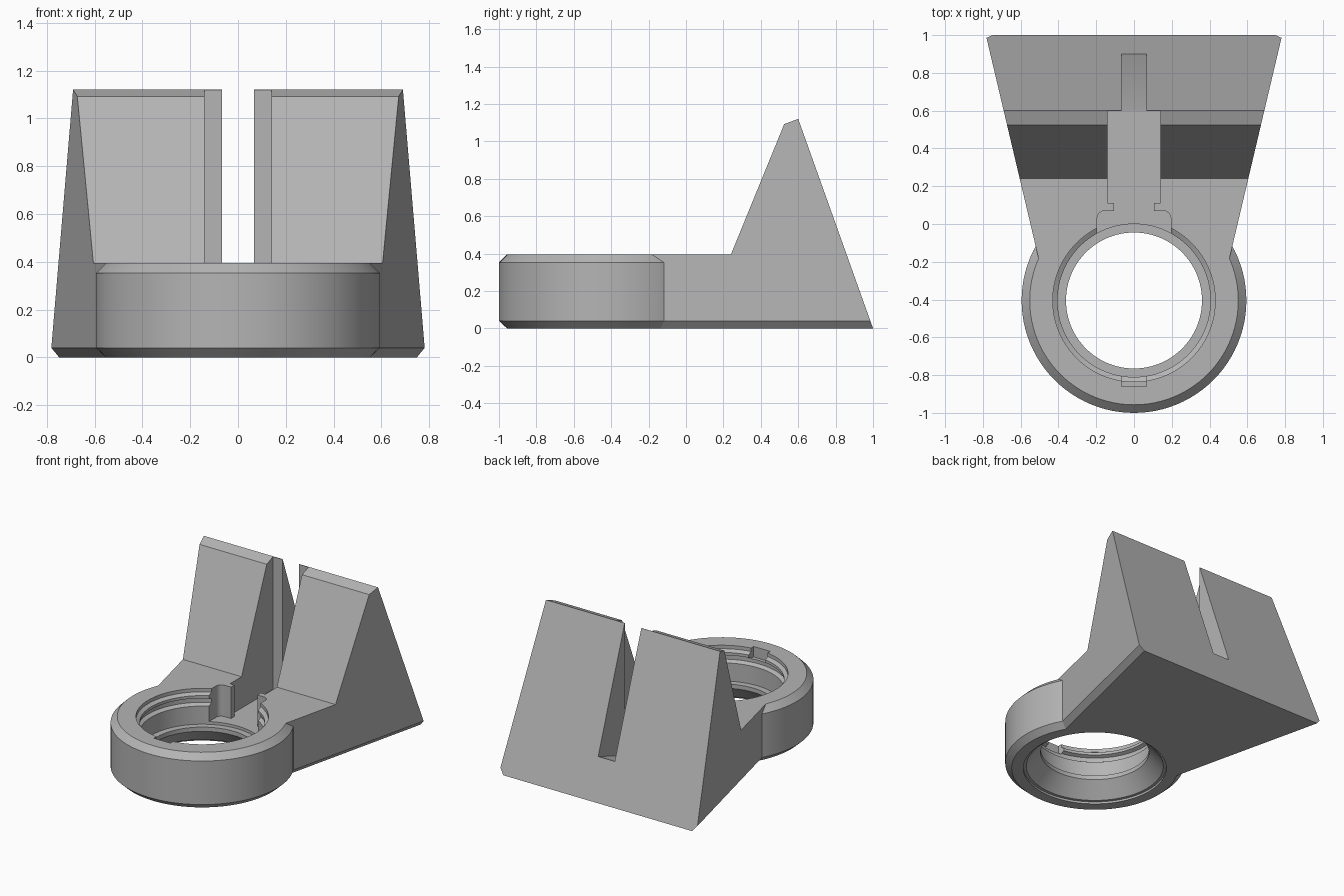
import bpy, bmesh, math
from mathutils import Vector

cube = bpy.data.objects.get("Cube")
if cube:
    bpy.data.objects.remove(cube, do_unlink=True)

TOP = 0.395
RING_Y = -0.405
FLOOR = 0.17

grey = bpy.data.materials.new("plain_grey")
grey.use_nodes = True
grey.diffuse_color = (0.46, 0.46, 0.46, 1)
grey.node_tree.nodes["Principled BSDF"].inputs["Base Color"].default_value = grey.diffuse_color


def finish(name, bm):
    bmesh.ops.recalc_face_normals(bm, faces=bm.faces[:])
    mesh = bpy.data.meshes.new(name)
    bm.to_mesh(mesh)
    bm.free()
    mesh.materials.append(grey)
    obj = bpy.data.objects.new(name, mesh)
    bpy.context.collection.objects.link(obj)
    return obj


def prism(bm, points, offset):
    """Extrude a flat outline along an offset."""
    face = bm.faces.new([bm.verts.new(p) for p in points])
    out = bmesh.ops.extrude_face_region(bm, geom=[face])
    verts = [v for v in out["geom"] if isinstance(v, bmesh.types.BMVert)]
    bmesh.ops.translate(bm, verts=verts, vec=offset)


def side_prism(name, profile, half_width):
    """Extrude a (y, z) profile across x."""
    bm = bmesh.new()
    prism(bm, [(-half_width, y, z) for y, z in profile], (2 * half_width, 0, 0))
    return finish(name, bm)


def box(name, half_width, y0, y1, z0, z1):
    return side_prism(name, [(y0, z0), (y1, z0), (y1, z1), (y0, z1)], half_width)


def lathe(name, profile, steps=96):
    """Solid of revolution about the ring axis from (radius, z) points."""
    bm = bmesh.new()
    rings = []
    for r, z in profile:
        turn = [2 * math.pi * i / steps for i in range(steps)]
        rings.append([bm.verts.new((r * math.cos(a), RING_Y + r * math.sin(a), z)) for a in turn])
    for a, b in zip(rings, rings[1:]):
        for i in range(steps):
            j = (i + 1) % steps
            bm.faces.new((a[i], a[j], b[j], b[i]))
    bm.faces.new(rings[0])
    bm.faces.new(rings[-1])
    return finish(name, bm)


def combine(target, other, operation):
    """Apply a boolean and discard the second solid."""
    mod = target.modifiers.new(operation, "BOOLEAN")
    mod.operation, mod.solver, mod.object = operation, "EXACT", other
    bpy.context.view_layer.update()
    graph = bpy.context.evaluated_depsgraph_get()
    mesh = bpy.data.meshes.new_from_object(target.evaluated_get(graph))
    target.modifiers.clear()
    target.data = mesh
    bpy.data.objects.remove(other, do_unlink=True)


# Wedge body, tapered in plan with chamfered lower side edges
body = side_prism("bracket_body", [(-0.2, 0), (1, 0), (0.6, 1.12), (0.525, 1.092),
                                   (0.24, TOP), (-0.2, TOP)], 1)
bm = bmesh.new()
bm.from_mesh(body.data)
for side in (1, -1):
    for slope in (0, -0.9):
        cut = bmesh.ops.bisect_plane(
            bm, geom=bm.verts[:] + bm.edges[:] + bm.faces[:], clear_outer=True,
            plane_co=(side * 0.605, 0.24, 0.04), plane_no=Vector((side, -0.236, slope)).normalized())
        edges = [e for e in cut["geom_cut"] if isinstance(e, bmesh.types.BMEdge)]
        bmesh.ops.holes_fill(bm, edges=[e for e in edges if e.is_boundary])
bmesh.ops.recalc_face_normals(bm, faces=bm.faces[:])
bm.to_mesh(body.data)
bm.free()

# Chamfered ring
ring = lathe("ring", [(0.552, 0), (0.595, 0.04), (0.595, 0.352), (0.552, TOP)])
combine(body, ring, "UNION")

# Stepped bore with a retaining groove and a flared underside
bore = lathe("bore_cutter", [(0.475, -0.1), (0.475, 0.015), (0.455, 0.015), (0.36, 0.12),
                             (0.36, 0.15), (0.405, 0.15), (0.405, 0.28), (0.43, 0.295),
                             (0.43, 0.325), (0.405, 0.335), (0.405, 0.355), (0.43, 0.37), (0.43, 0.5)])
combine(body, bore, "DIFFERENCE")

# Rounded pocket behind the bore
bm = bmesh.new()
outline = [(-0.195, -0.15), (0.195, -0.15)]
for cx, start in ((0.155, 0), (-0.155, 90)):
    for i in range(7):
        a = math.radians(start + 15 * i)
        outline.append((cx + 0.04 * math.cos(a), 0.03 + 0.04 * math.sin(a)))
prism(bm, [(x, y, FLOOR) for x, y in outline], (0, 0, 1))
combine(body, finish("pocket_cutter", bm), "DIFFERENCE")

# Passage, wide slot, rear slot square to the back slope, and front notch
for cutter in (
    box("passage_cutter", 0.105, 0.0, 0.15, FLOOR, 1.3),
    box("wide_slot_cutter", 0.14, 0.11, 0.597, FLOOR, 1.3),
    side_prism("rear_slot_cutter", [(0.58, FLOOR), (0.6, FLOOR), (1.0, 0.315), (1.0, 1.3), (0.58, 1.3)], 0.066),
    box("notch_cutter", 0.066, -0.86, -0.75, 0.32, 0.5),
):
    combine(body, cutter, "DIFFERENCE")

# Smooth the round walls, keep the edges crisp
bpy.ops.object.select_all(action="DESELECT")
body.select_set(True)
bpy.context.view_layer.objects.active = body
bpy.ops.object.shade_smooth_by_angle(angle=math.radians(20))
